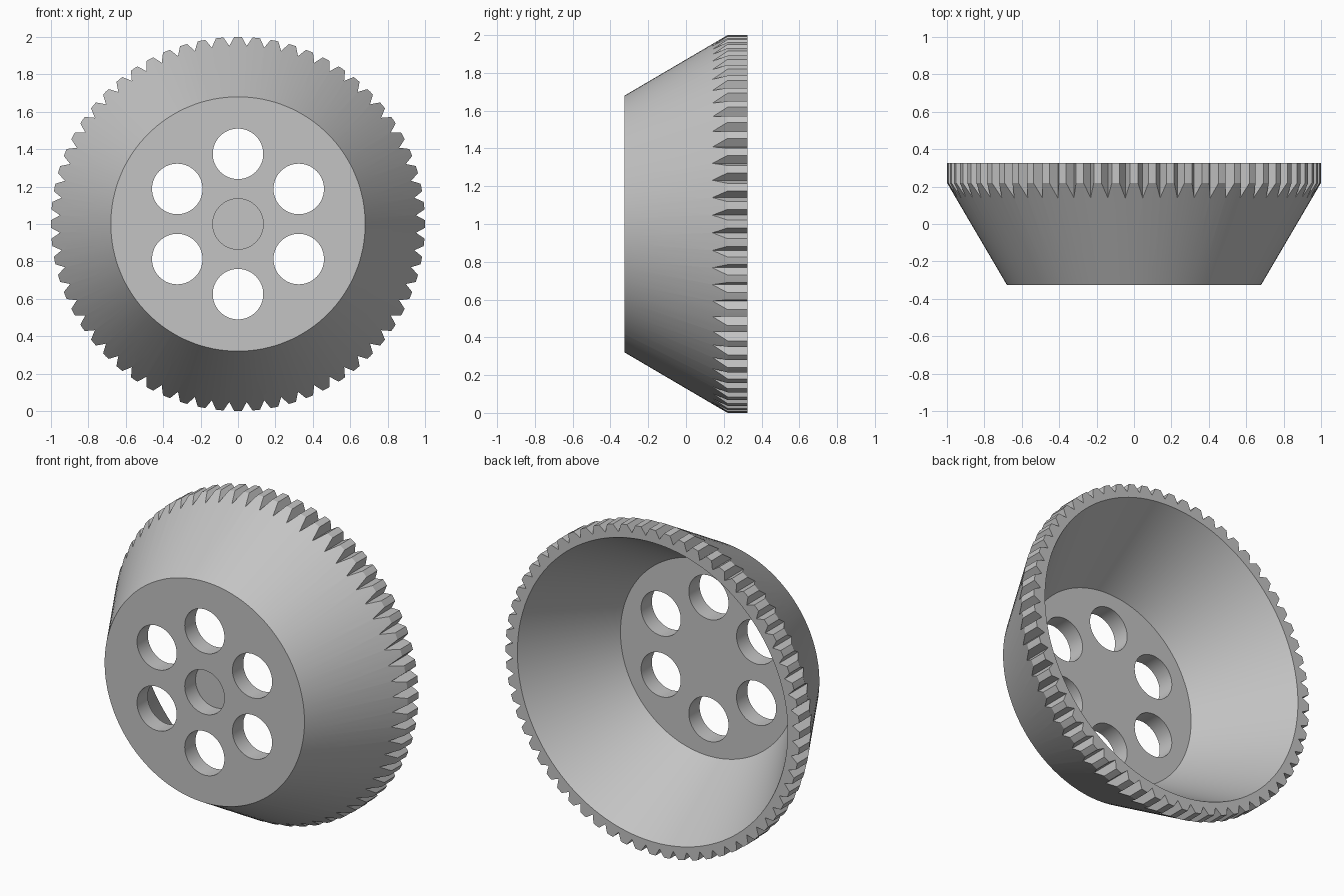
import bpy, bmesh
from math import cos, sin, tau, pi, radians
from mathutils import Matrix

TEETH = 64
SEGMENTS = 128
ROOT, TIP = 0.953, 1.02          # notch depth range
SLOPE = 0.029 / 0.047            # notch half width per unit of depth

if "Cube" in bpy.data.objects:
    bpy.data.objects.remove(bpy.data.objects["Cube"], do_unlink=True)

grey = bpy.data.materials.new("plain_grey")
grey.use_nodes = True
colour = (0.55, 0.55, 0.55, 1)
grey.diffuse_color = colour
grey.node_tree.nodes["Principled BSDF"].inputs["Base Color"].default_value = colour


def make_object(name, bm):
    bmesh.ops.recalc_face_normals(bm, faces=bm.faces[:])
    mesh = bpy.data.meshes.new(name)
    bm.to_mesh(mesh)
    bm.free()
    obj = bpy.data.objects.new(name, mesh)
    obj.location.z = 1
    mesh.materials.append(grey)
    bpy.context.collection.objects.link(obj)
    return obj


def polar(radius, angle, y):
    return (radius * sin(angle), y, radius * cos(angle))


# Hollow tapered cup, turned around the y axis from a (radius, y) profile
profile = [(0.68, -0.325), (1, 0.22), (1, 0.325), (0.92, 0.325), (0.6, -0.22)]
bm = bmesh.new()
rings = [[bm.verts.new(polar(r, tau * i / SEGMENTS, y)) for i in range(SEGMENTS)]
         for r, y in profile]
for a, b in zip(rings, rings[1:]):
    for i in range(SEGMENTS):
        j = (i + 1) % SEGMENTS
        bm.faces.new((a[i], a[j], b[j], b[i]))
bm.faces.new(rings[0])
bm.faces.new(rings[-1])
gear = make_object("bevelled_gear_cup", bm)

# V-shaped gaps between the teeth
bm = bmesh.new()
half = (TIP - ROOT) * SLOPE
for i in range(TEETH):
    turn = Matrix.Rotation(tau * (i + 0.5) / TEETH, 3, 'Y')
    ends = []
    for y in (0, 0.4):
        corners = [(0, y, ROOT), (half, y, TIP), (-half, y, TIP)]
        ends.append([bm.verts.new(turn @ bm.verts.new(c).co) for c in corners])
    front, back = ends
    bm.faces.new(front)
    bm.faces.new(back)
    for k in range(3):
        n = (k + 1) % 3
        bm.faces.new((front[k], front[n], back[n], back[k]))
bmesh.ops.delete(bm, geom=[v for v in bm.verts if not v.link_faces], context='VERTS')
tooth_cutter = make_object("tooth_gap_cutter", bm)

# Centre hole and six holes around it
bm = bmesh.new()
centres = [(0, 0, 0)] + [polar(0.375, tau * i / 6, 0) for i in range(6)]
for c in centres:
    place = Matrix.Translation((c[0], -0.27, c[2])) @ Matrix.Rotation(pi / 2, 4, 'X')
    bmesh.ops.create_cone(bm, cap_ends=True, segments=64, radius1=0.135,
                          radius2=0.135, depth=0.3, matrix=place)
hole_cutter = make_object("hole_cutter", bm)

# Cut, bake the result and drop the cutters
for cutter in (tooth_cutter, hole_cutter):
    cutter.hide_render = True
    mod = gear.modifiers.new(cutter.name, 'BOOLEAN')
    mod.operation = 'DIFFERENCE'
    mod.solver = 'EXACT'
    mod.object = cutter
bpy.context.view_layer.update()
graph = bpy.context.evaluated_depsgraph_get()
baked = bpy.data.meshes.new_from_object(gear.evaluated_get(graph))
gear.modifiers.clear()
gear.data = baked
for cutter in (tooth_cutter, hole_cutter):
    bpy.data.objects.remove(cutter, do_unlink=True)

# Smooth round walls, crisp teeth and rims
bpy.ops.object.select_all(action='DESELECT')
gear.select_set(True)
bpy.context.view_layer.objects.active = gear
bpy.ops.object.shade_smooth_by_angle(angle=radians(20))
